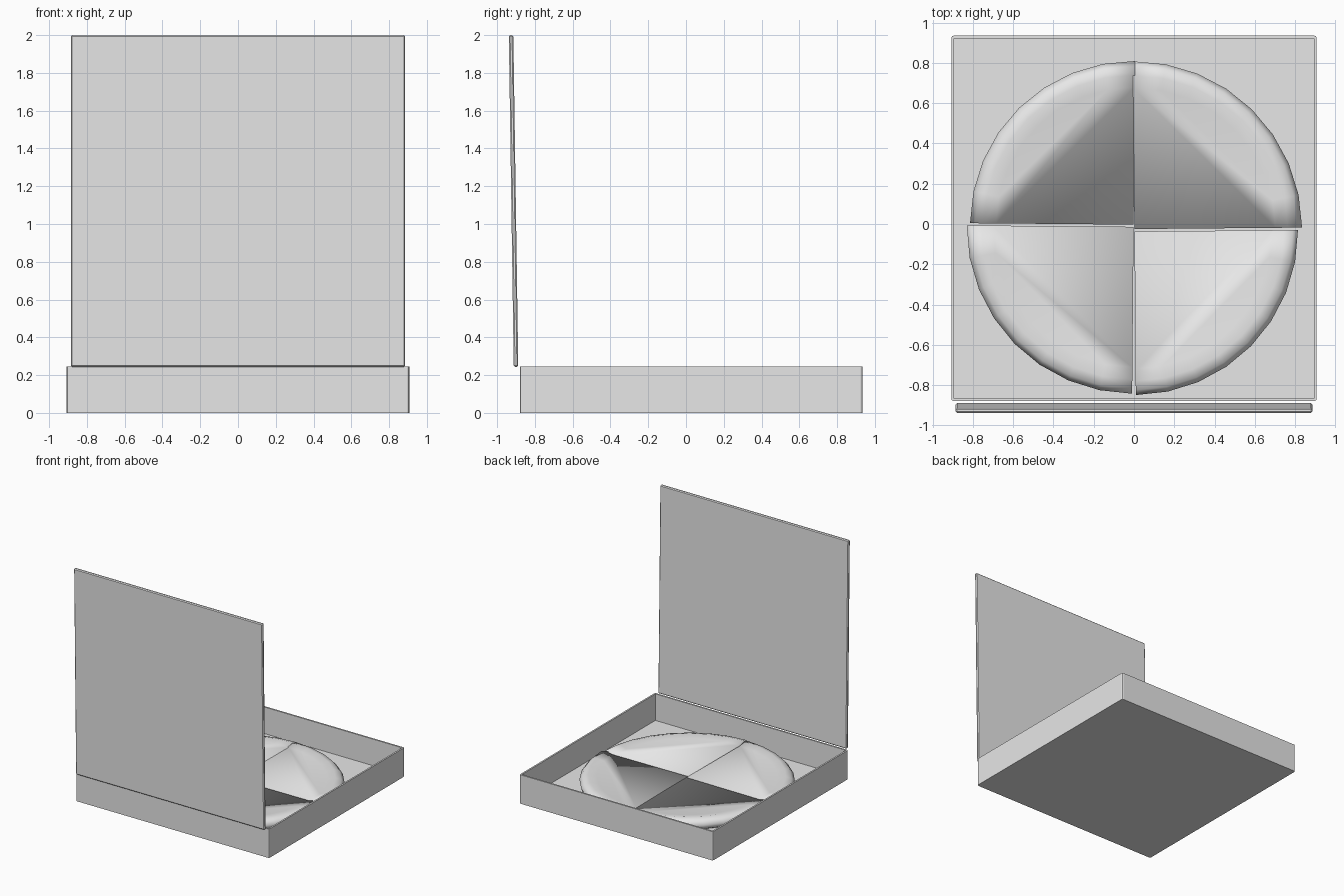
import bpy, bmesh, math
from mathutils import Matrix, Vector

cube = bpy.data.objects.get("Cube")
if cube:
    bpy.data.objects.remove(cube, do_unlink=True)

# Single plain material
grey = bpy.data.materials.new("plain light grey")
grey.use_nodes = True
colour = (0.8, 0.8, 0.8, 1)
grey.diffuse_color = colour
grey.node_tree.nodes["Principled BSDF"].inputs["Base Color"].default_value = colour


def finish(name, bm, smooth=False):
    bmesh.ops.recalc_face_normals(bm, faces=bm.faces)
    mesh = bpy.data.meshes.new(name)
    bm.to_mesh(mesh)
    bm.free()
    mesh.materials.append(grey)
    for poly in mesh.polygons:
        poly.use_smooth = smooth
    obj = bpy.data.objects.new(name, mesh)
    bpy.context.collection.objects.link(obj)
    return obj


def block(size, centre):
    bm = bmesh.new()
    matrix = Matrix.Translation(centre) @ Matrix.Diagonal((*size, 1))
    bmesh.ops.create_cube(bm, size=1, matrix=matrix)
    return bm


# Open tray with thin walls and softened upright corners
HEIGHT, WALL, FLOOR = 0.245, 0.014, 0.02
bm = block((1.814, 1.814, HEIGHT), (0, 0.028, HEIGHT / 2))
uprights = [e for e in bm.edges
            if abs(e.verts[0].co.z - e.verts[1].co.z) > HEIGHT / 2]
bmesh.ops.bevel(bm, geom=uprights, offset=0.012, segments=2,
                affect='EDGES', profile=0.5)
top = max(bm.faces, key=lambda f: f.calc_center_median().z)
bmesh.ops.inset_region(bm, faces=[top], thickness=WALL)
well = bmesh.ops.extrude_discrete_faces(bm, faces=[top])["faces"][0]
for v in well.verts:
    v.co.z = FLOOR
finish("box_tray", bm)

# Lid standing open, leaning slightly outward
LID = 1.757
bm = block((1.77, 0.024, LID), (0, 0, LID / 2))
bmesh.ops.bevel(bm, geom=bm.edges[:], offset=0.007, segments=1, affect='EDGES')
lid = finish("box_lid", bm)
lid.location = (0, -0.9, 0.243)
lid.rotation_euler.x = math.radians(0.85)

# Rim profile of a slice, from the top inwards to the underside (radius, height)
RIM = [(0.69, 0.105), (0.75, 0.118), (0.795, 0.105),
       (0.82, 0.075), (0.81, 0.04), (0.78, FLOOR + 0.003)]
STEPS = 8


def slice_piece(name, tip, turn, scale):
    bm = bmesh.new()
    tip_top = bm.verts.new((0, 0, RIM[0][1]))
    tip_low = bm.verts.new((0, 0, RIM[-1][1]))
    rings = []
    for r, z in RIM:
        angles = [math.pi / 2 * i / STEPS for i in range(STEPS + 1)]
        rings.append([bm.verts.new((r * scale * math.cos(a),
                                    r * scale * math.sin(a), z)) for a in angles])
    for a, b in zip(rings, rings[1:]):
        for i in range(STEPS):
            bm.faces.new((a[i], a[i + 1], b[i + 1], b[i]))
    # Flat top and underside, then the two cut sides
    bm.faces.new((tip_top, rings[0][0], rings[0][-1]))
    bm.faces.new(rings[0])
    bm.faces.new([tip_low] + rings[-1])
    for end in (0, -1):
        bm.faces.new([tip_top] + [ring[end] for ring in rings] + [tip_low])
    obj = finish(name, bm, smooth=True)
    obj.location = Vector((*tip, 0))
    obj.rotation_euler.z = math.radians(turn)


# Four slices, nudged slightly apart
slice_piece("slice_back_left", (0.002, -0.025), 0.5, 1.015)
slice_piece("slice_back_right", (-0.002, -0.003), 89.5, 0.99)
slice_piece("slice_front_right", (-0.002, -0.014), 179.5, 1.01)
slice_piece("slice_front_left", (0.002, -0.037), 270.5, 0.99)
